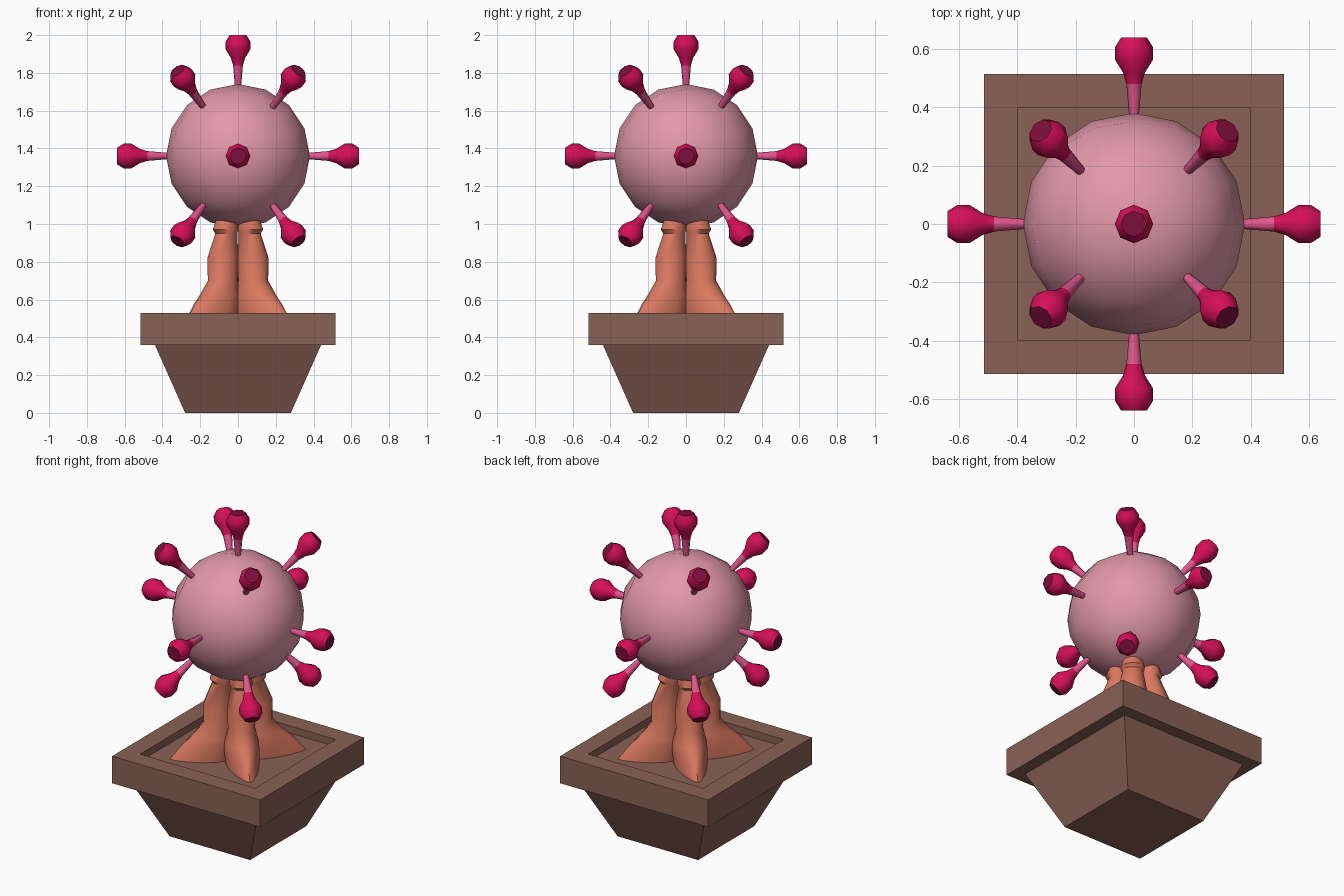
import bpy, bmesh, math
from mathutils import Vector, Matrix

if "Cube" in bpy.data.objects:
    bpy.data.objects.remove(bpy.data.objects["Cube"])


def material(name, r, g, b):
    lin = [(c / 255 / 12.92) if c <= 10 else ((c / 255 + 0.055) / 1.055) ** 2.4 for c in (r, g, b)]
    m = bpy.data.materials.new(name)
    m.diffuse_color = (*lin, 1)
    m.use_nodes = True
    m.node_tree.nodes["Principled BSDF"].inputs["Base Color"].default_value = m.diffuse_color
    return m


BROWN = material("pot brown", 137, 97, 86)
BARK = material("orange bark", 217, 120, 95)
PINK = material("ball pink", 226, 152, 170)
STALK = material("stalk pink", 225, 85, 140)
CRIMSON = material("bud crimson", 214, 15, 88)
DARK = material("bud tip dark", 125, 14, 60)


def finish(name, bm, mats, smooth=None):
    bmesh.ops.recalc_face_normals(bm, faces=bm.faces)
    me = bpy.data.meshes.new(name)
    bm.to_mesh(me)
    bm.free()
    for m in mats:
        me.materials.append(m)
    if smooth:
        me.shade_smooth()
        me.set_sharp_from_angle(angle=math.radians(smooth))
    ob = bpy.data.objects.new(name, me)
    bpy.context.collection.objects.link(ob)
    return ob


def loft(bm, rings, slots=None):
    """Skin a list of point rings, cap both ends; slots = material per band."""
    vs = [[bm.verts.new(p) for p in ring] for ring in rings]
    n = len(vs[0])
    for k, (a, b) in enumerate(zip(vs, vs[1:])):
        for i in range(n):
            j = (i + 1) % n
            f = bm.faces.new((a[i], a[j], b[j], b[i]))
            f.material_index = slots[k] if slots else 0
    bm.faces.new(vs[0][::-1])
    cap = bm.faces.new(vs[-1])
    cap.material_index = slots[-1] if slots else 0


# Square flower pot with a wide rim and recessed soil
bm = bmesh.new()
profile = [(.28, 0), (.44, .36), (.515, .36), (.515, .53), (.40, .53), (.40, .485)]
loft(bm, [[(-h, -h, z), (h, -h, z), (h, h, z), (-h, h, z)] for h, z in profile])
finish("pot", bm, [BROWN])

# Trunk: four lobes that flare into roots toward the pot corners
# (height, centre offset, radial radius, side radius, taper of root tip)
lobe = [(.48, .15, .185, .085, .5), (.57, .12, .155, .095, .4), (.63, .10, .115, .095, .2),
        (.70, .08, .085, .078, 0), (.82, .08, .086, .083, 0), (.95, .062, .06, .06, 0),
        (.97, .066, .07, .07, 0), (1.01, .062, .06, .06, 0), (1.06, .06, .055, .055, 0)]
bm = bmesh.new()
for q in range(4):
    ang = math.radians(45 + 90 * q)
    rings = []
    for z, c, a, b, taper in lobe:
        ring = []
        for i in range(12):
            t = math.tau * i / 12
            u = c * math.sqrt(2) + a * math.cos(t)
            v = b * math.sin(t) * (1 - taper * math.cos(t))
            ring.append((u * math.cos(ang) - v * math.sin(ang),
                         u * math.sin(ang) + v * math.cos(ang), z))
        rings.append(ring)
    loft(bm, rings)
finish("trunk", bm, [BARK], 50)

# Ball: subdivided cube rounded into a sphere
CENTRE = Vector((0, 0, 1.36))
bm = bmesh.new()
bmesh.ops.create_cube(bm, size=2)
bmesh.ops.subdivide_edges(bm, edges=bm.edges[:], cuts=3, use_grid_fill=True)
for v in bm.verts:
    d = Vector([math.tan(c * math.pi / 4) for c in v.co]).normalized()
    v.co = CENTRE + d * 0.381
finish("ball", bm, [PINK], 60)

# Spikes: stalk and faceted bud, (distance from ball centre, radius)
spike = [(.34, .014), (.48, .026), (.52, .038), (.565, .066), (.605, .066), (.64, .044)]
slots = [0, 1, 1, 1, 1, 2]
s = math.sqrt(.5)
directions = [(0, 0, 1), (1, 0, 0), (-1, 0, 0), (0, 1, 0), (0, -1, 0)]
directions += [(x * .5, y * .5, z * s) for x in (-1, 1) for y in (-1, 1) for z in (-1, 1)]
for k, d in enumerate(directions):
    bm = bmesh.new()
    loft(bm, [[(r * math.cos(math.tau * i / 8), r * math.sin(math.tau * i / 8), h)
               for i in range(8)] for h, r in spike], slots)
    turn = Vector(d).to_track_quat('Z', 'Y').to_matrix().to_4x4()
    bm.transform(Matrix.Translation(CENTRE) @ turn)
    finish(f"spike_{k + 1}", bm, [STALK, CRIMSON, DARK], 46)
